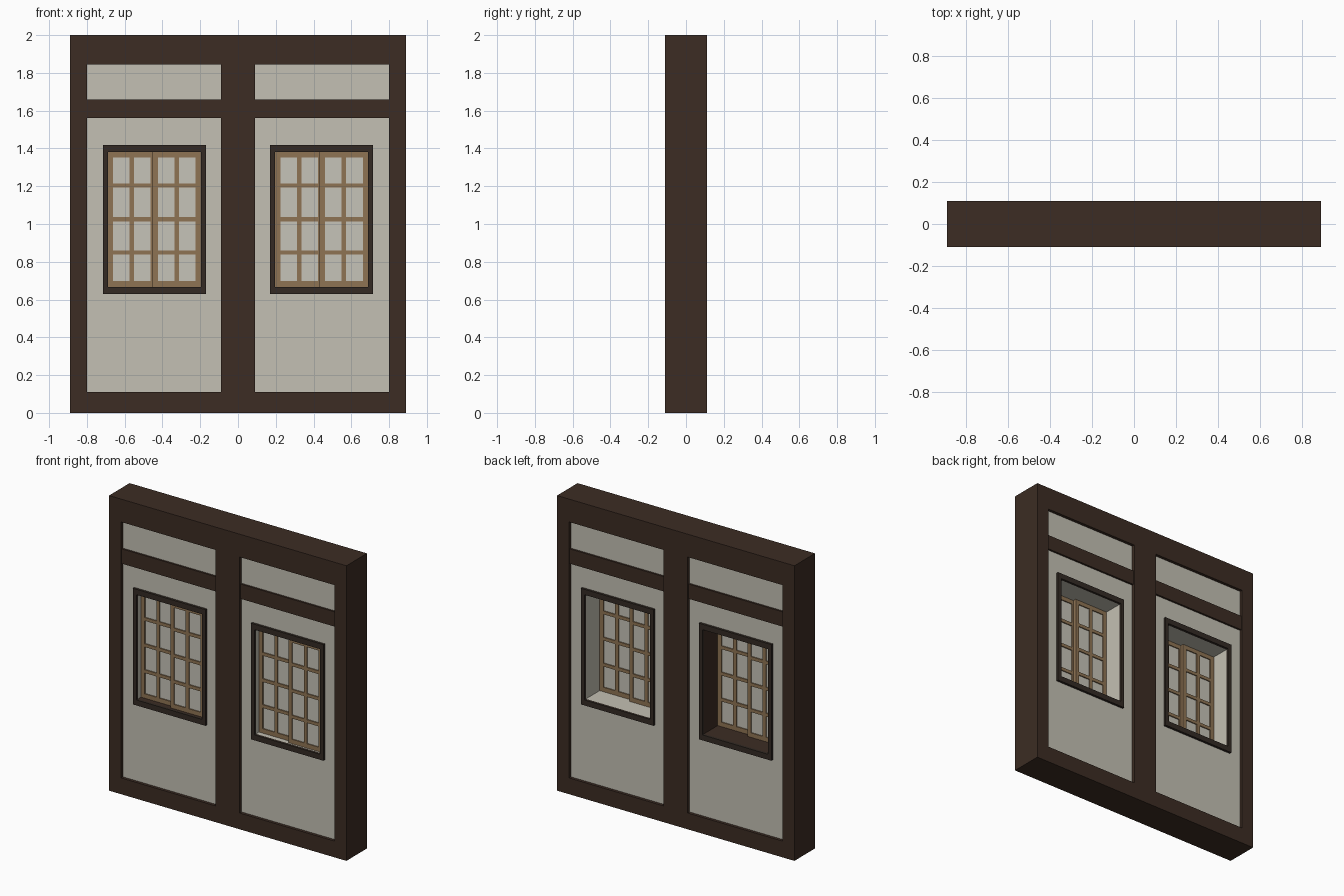
import bpy, bmesh

if "Cube" in bpy.data.objects:
    bpy.data.objects.remove(bpy.data.objects["Cube"])


def material(name, rgb):
    lin = [((c / 255 + 0.055) / 1.055) ** 2.4 for c in rgb]
    m = bpy.data.materials.new(name)
    m.diffuse_color = (*lin, 1)
    m.use_nodes = True
    m.node_tree.nodes["Principled BSDF"].inputs["Base Color"].default_value = m.diffuse_color
    return m


TIMBER = material("dark timber", (60, 44, 35))
TRIM = material("window trim", (51, 42, 36))
PLASTER = material("plaster", (196, 192, 179))
SASH = material("sash wood", (143, 116, 84))
PAPER = material("paper pane", (198, 195, 184))


def lattice(name, xs, zs, y0, y1, mat, is_hole=lambda i, k: False):
    """Slab on a grid of cells, with open cells cut through it."""
    bm = bmesh.new()
    nx, nz = len(xs) - 1, len(zs) - 1
    solid = lambda i, k: 0 <= i < nx and 0 <= k < nz and not is_hole(i, k)

    def quad(*pts):
        bm.faces.new([bm.verts.new(p) for p in pts])

    for i in range(nx):
        for k in range(nz):
            if not solid(i, k):
                continue
            a, b, c, d = xs[i], xs[i + 1], zs[k], zs[k + 1]
            quad((a, y0, c), (b, y0, c), (b, y0, d), (a, y0, d))
            quad((a, y1, c), (a, y1, d), (b, y1, d), (b, y1, c))
            if not solid(i - 1, k):
                quad((a, y0, c), (a, y0, d), (a, y1, d), (a, y1, c))
            if not solid(i + 1, k):
                quad((b, y0, c), (b, y1, c), (b, y1, d), (b, y0, d))
            if not solid(i, k - 1):
                quad((a, y0, c), (a, y1, c), (b, y1, c), (b, y0, c))
            if not solid(i, k + 1):
                quad((a, y0, d), (b, y0, d), (b, y1, d), (a, y1, d))
    bmesh.ops.remove_doubles(bm, verts=bm.verts, dist=1e-5)
    bmesh.ops.recalc_face_normals(bm, faces=bm.faces)
    me = bpy.data.meshes.new(name)
    bm.to_mesh(me)
    bm.free()
    me.materials.append(mat)
    ob = bpy.data.objects.new(name, me)
    bpy.context.collection.objects.link(ob)
    return ob


# Main timber frame: sill beam, head beam and three posts
lattice("timber_frame", [-0.89, -0.80, -0.09, 0.09, 0.80, 0.89],
        [0, 0.11, 1.845, 2.0], -0.11, 0.11, TIMBER,
        lambda i, k: i in (1, 3) and k == 1)

centre_hole = lambda i, k: i == 1 and k == 1
ZB, ZT = 0.667, 1.38          # window opening height
HALF = 0.246                  # half of opening width


def sash(name, x0, x1, y0, y1):
    w, m = 0.028, (x0 + x1) / 2
    xs = [x0, x0 + w, m - 0.012, m + 0.012, x1 - w, x1]
    zs = [ZB, 0.697, 0.838, 0.860, 1.014, 1.036, 1.192, 1.214, 1.352, ZT]
    lattice(name, xs, zs, y0, y1, SASH, lambda i, k: i % 2 == 1 and k % 2 == 1)
    y = (y0 + y1) / 2
    lattice(name + "_paper", [x0 + 0.01, x1 - 0.01], [ZB + 0.01, ZT - 0.01],
            y - 0.003, y + 0.003, PAPER)


for side, cx in (("left", -0.4425), ("right", 0.4425)):
    x0, x1 = (-0.80, -0.09) if cx < 0 else (0.09, 0.80)
    # Cross rail, set back slightly from the posts
    lattice(side + "_cross_rail", [x0, x1], [1.56, 1.66], -0.103, 0.103, TIMBER)
    # Plaster infill
    lattice(side + "_upper_plaster", [x0, x1], [1.66, 1.845], -0.09, 0.09, PLASTER)
    wall = lattice(side + "_lower_plaster", [x0, cx - HALF, cx + HALF, x1],
                   [0.11, ZB, ZT, 1.56], -0.09, 0.09, PLASTER, centre_hole)
    # Left window has a timber sill and inner jamb
    if cx < 0:
        wall.data.materials.append(TIMBER)
        for p in wall.data.polygons:
            c, n = p.center, p.normal
            sill = n.z > 0.5 and abs(c.z - ZB) < 0.01
            jamb = n.x < -0.5 and abs(c.x - cx - HALF) < 0.01
            p.material_index = int(sill or jamb)
    # Trim around the opening on both wall faces
    for face, ya, yb in (("front", -0.106, -0.088), ("back", 0.088, 0.106)):
        lattice(f"{side}_{face}_window_trim",
                [cx - 0.272, cx - HALF, cx + HALF, cx + 0.272],
                [0.63, ZB, ZT, 1.417], ya, yb, TRIM, centre_hole)
    # Two sliding sashes, the right one in front
    sash(side + "_rear_sash", cx - HALF, cx + 0.008, -0.056, -0.036)
    sash(side + "_front_sash", cx - 0.010, cx + HALF, -0.079, -0.059)
